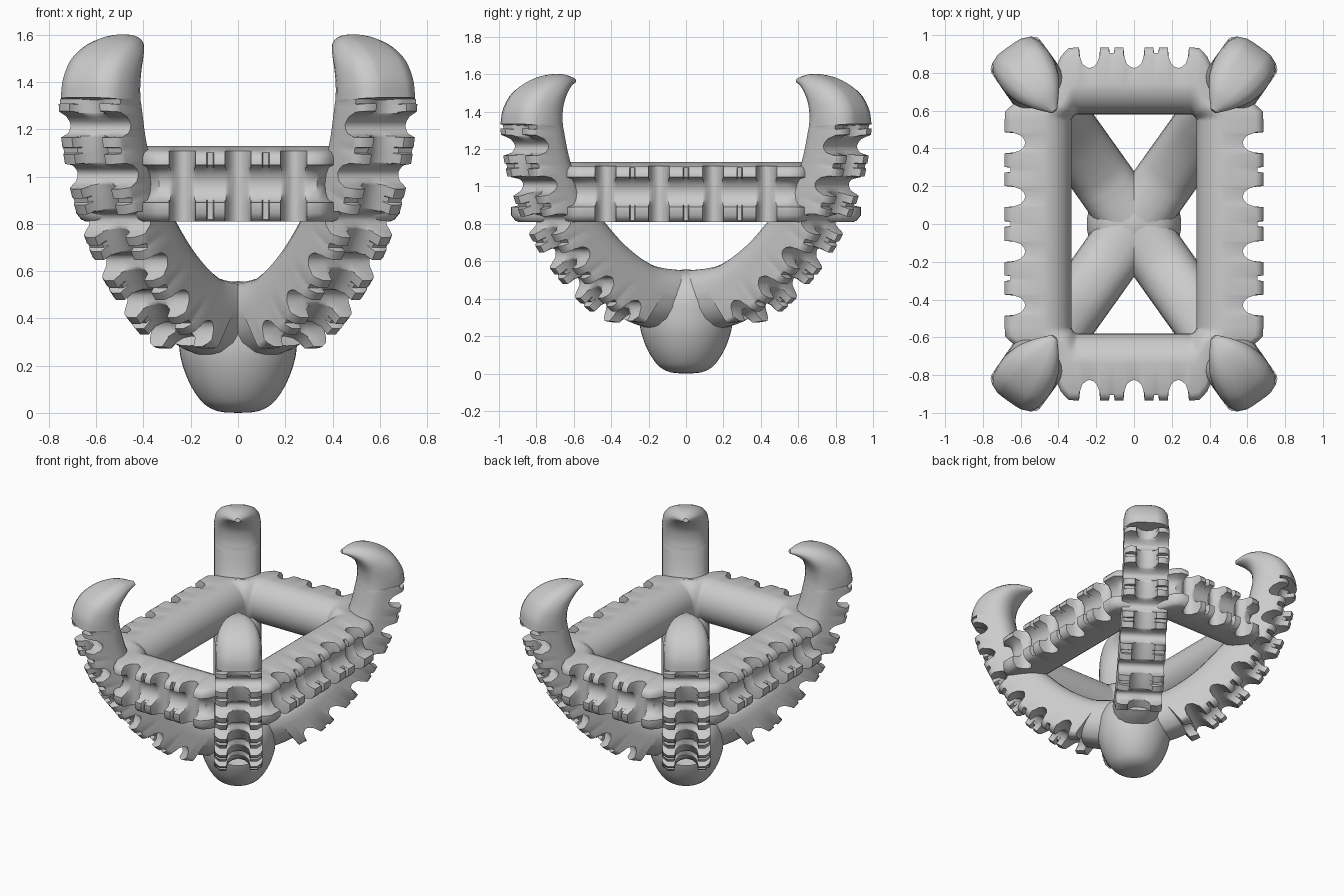
import bpy, bmesh, math
from mathutils import Vector

if "Cube" in bpy.data.objects:
    bpy.data.objects.remove(bpy.data.objects["Cube"])

ALPHA = math.radians(35.2)        # plan angle of the claws, from the y axis
T_OUT = [-.999, -.95, -.78, -.5, -.43, -.25, 0, .25, .43, .5, .78, .95, .999]


def cat(pts, s):
    """Catmull-Rom point at parameter s (0..len-1)."""
    n = len(pts) - 1
    i = min(int(s), n - 1)
    t = s - i
    p = [Vector(pts[max(0, min(n, i + k))]) for k in (-1, 0, 1, 2)]
    return 0.5 * (2 * p[1] + (p[2] - p[0]) * t
                  + (2 * p[0] - 5 * p[1] + 4 * p[2] - p[3]) * t * t
                  + (3 * p[1] - p[0] - 3 * p[2] + p[3]) * t ** 3)


def section(inner, outer, lat, h, cut=0.0, plain=0, power=1.0, top=1.0):
    """Rounded inside; outside channelled with teeth, or plain superellipse."""
    n = outer - inner
    d = n.length
    n.normalize()
    m = min(d * .45, h)
    pts = []
    for k in range(13):
        a = math.pi * k / 12
        c, s = math.cos(a), math.sin(a)
        pts.append(inner + lat * h * math.copysign(abs(c) ** power, c) + n * m * (1 - abs(s) ** power))
    for t in T_OUT:
        a = abs(t)
        if plain:
            dep = cut + (d - m - cut) * (1 - (1 - a ** plain) ** (1 / plain))
        else:
            dep = (.04 if a > .96 else .022 if a > .9 else 0 if a > .45
                   else .05 if a > .4 else .075 if a > .1 else .085)
            dep = max(dep, cut)
        pts.append(inner + lat * h * t * (top if t > .5 else 1) + n * (d - dep))
    return pts


def notches(u_cuts, slits):
    """Stations (distance, cut depth) for round-bottomed notches and thin slits."""
    out = []
    for c in u_cuts:
        for o, d in ((.056, 0), (.051, .05), (.039, .085), (.019, .103)):
            out += [(c - o, d), (c + o, d)]
        out.append((c, .11))
    for c in slits:
        out += [(c - .015, 0), (c - .011, .03), (c + .011, .03), (c + .015, 0)]
    return sorted(out)


def finish(name, bm):
    bmesh.ops.remove_doubles(bm, verts=bm.verts, dist=1e-4)
    bmesh.ops.recalc_face_normals(bm, faces=bm.faces)
    me = bpy.data.meshes.new(name)
    bm.to_mesh(me)
    bm.free()
    ob = bpy.data.objects.new(name, me)
    bpy.context.collection.objects.link(ob)
    bpy.ops.object.select_all(action='DESELECT')
    ob.select_set(True)
    bpy.context.view_layer.objects.active = ob
    bpy.ops.object.shade_smooth_by_angle(angle=math.radians(45))


def loft(name, rings, closed=False):
    bm = bmesh.new()
    vs = [[bm.verts.new(p) for p in r] for r in rings]
    k = len(vs[0])
    for i in range(len(vs) if closed else len(vs) - 1):
        a, b = vs[i], vs[(i + 1) % len(vs)]
        for j in range(k):
            bm.faces.new((a[j], a[(j + 1) % k], b[(j + 1) % k], b[j]))
    if not closed:
        bm.faces.new(vs[0])
        bm.faces.new(vs[-1])
    finish(name, bm)


# Claw side profile as (radius, height): inside and outside lines
ARM_IN = [(0, .55), (.2, .57), (.31, .61), (.45, .70), (.57, .81), (.70, .95), (.80, 1.12), (.85, 1.3)]
ARM_OUT = [(.25, .2), (.42, .27), (.56, .345), (.72, .48), (.86, .63), (1.0, .85), (1.095, 1.1), (1.132, 1.335)]
HEAD_IN = [(.85, 1.305), (.857, 1.36), (.85, 1.43), (.822, 1.49), (.78, 1.53), (.728, 1.555)]
HEAD_OUT = [(1.15, 1.335), (1.135, 1.42), (1.075, 1.51), (.96, 1.578), (.84, 1.602), (.735, 1.58)]
HEAD_H = [(.157, 0), (.157, 0), (.151, 0), (.127, 0), (.08, 0), (.018, 0)]

# Arc length table along the outside line
table, total, prev = [], 0, None
for i in range(701):
    p = cat(ARM_OUT, i / 100)
    total += (p - prev).length if prev else 0
    prev = p
    table.append(total)


def param(dist):
    for i in range(700):
        if table[i + 1] >= dist:
            return (i + (dist - table[i]) / (table[i + 1] - table[i])) / 100
    return 7.0


# Root stations are plain and flow out of the hub; the rest carry teeth
START = .15
pitch = (total - START) / 6
roots = [(0, .05), (.03, .045), (.06, .04), (.09, .037), (.12, .036), (START - .004, .036)]
stations = [(START, .02)]
stations += notches([START + pitch * (k + .5) for k in range(6)],
                    [START + pitch * k for k in range(1, 6)])
stations += [(total - .026, 0), (total - .022, .045), (total, .045)]

for side, sx in (("left", -1), ("right", 1)):
    for end, sy in (("front", -1), ("back", 1)):
        out = Vector((sx * math.sin(ALPHA), sy * math.cos(ALPHA), 0))
        lat = Vector((out.y, -out.x, 0))

        def place(p):
            return out * p[0] + Vector((0, 0, p[1]))

        rings = []
        for j, (dist, cut) in enumerate(roots + stations):
            s = param(dist)
            rings.append(section(place(cat(ARM_IN, s)), place(cat(ARM_OUT, s)), lat,
                                 .162 - .006 * s / 7, cut, 2.4 if j < len(roots) else 0, .85))
        for i in range(26):
            s = i / 5
            rings.append(section(place(cat(HEAD_IN, s)), place(cat(HEAD_OUT, s)),
                                 lat, cat(HEAD_H, s)[0], 0, 3.6 - .28 * s, .85 + .15 * s / 5))
        loft(f"claw_{end}_{side}", rings)

# Rectangular frame: one closed sweep, notched on its four straight sides;
# the corners are slimmer and sit inside the claws
CX, CY, RI, RO, ZM = .295, .545, .035, .39, .97
up = Vector((0, 0, 1))
short = [(-CX, 0)] + notches([-.235, 0, .235], [-.1175, .1175]) + [(CX, 0)]
long = [(-CY, 0)] + notches([-.43, -.145, .145, .43], [-.287, 0, .287]) + [(CY, 0)]
rings = []
for q in range(4):
    ang = -math.pi / 2 + q * math.pi / 2
    n = Vector((round(math.cos(ang)), round(math.sin(ang)), 0))
    tan = Vector((-n.y, n.x, 0))
    off, half, run = (CY, CX, short) if q % 2 == 0 else (CX, CY, long)
    for s, cut in run:
        base = n * off + tan * s + up * ZM
        rings.append(section(base + n * RI, base + n * RO, up, .16, cut, top=.87))
    corner = n * off + tan * half + up * ZM
    for k in range(1, 12):
        f = k * math.pi / 24
        d = Vector((math.cos(ang + f), math.sin(ang + f), 0))
        slim = .15 * max(0, math.sin(2 * f) - .35) / .65
        rings.append(section(corner + d * RI, corner + d * (RO - slim), up, .16, top=.87))
loft("rectangular_frame", rings, True)

# Rounded hub under the claws
HUB = [(0, 0), (.08, .006), (.14, .035), (.185, .09), (.22, .16), (.244, .24),
       (.25, .32), (.245, .40), (.21, .48), (.14, .535), (0, .558)]
bm = bmesh.new()
prof = [cat(HUB, i / 4) for i in range(41)]
vs = [bm.verts.new((max(p[0], 0), 0, p[1])) for p in prof]
es = [bm.edges.new(e) for e in zip(vs, vs[1:])]
bmesh.ops.spin(bm, geom=vs + es, cent=(0, 0, 0), axis=(0, 0, 1),
               angle=2 * math.pi, steps=48)
finish("base_hub", bm)
